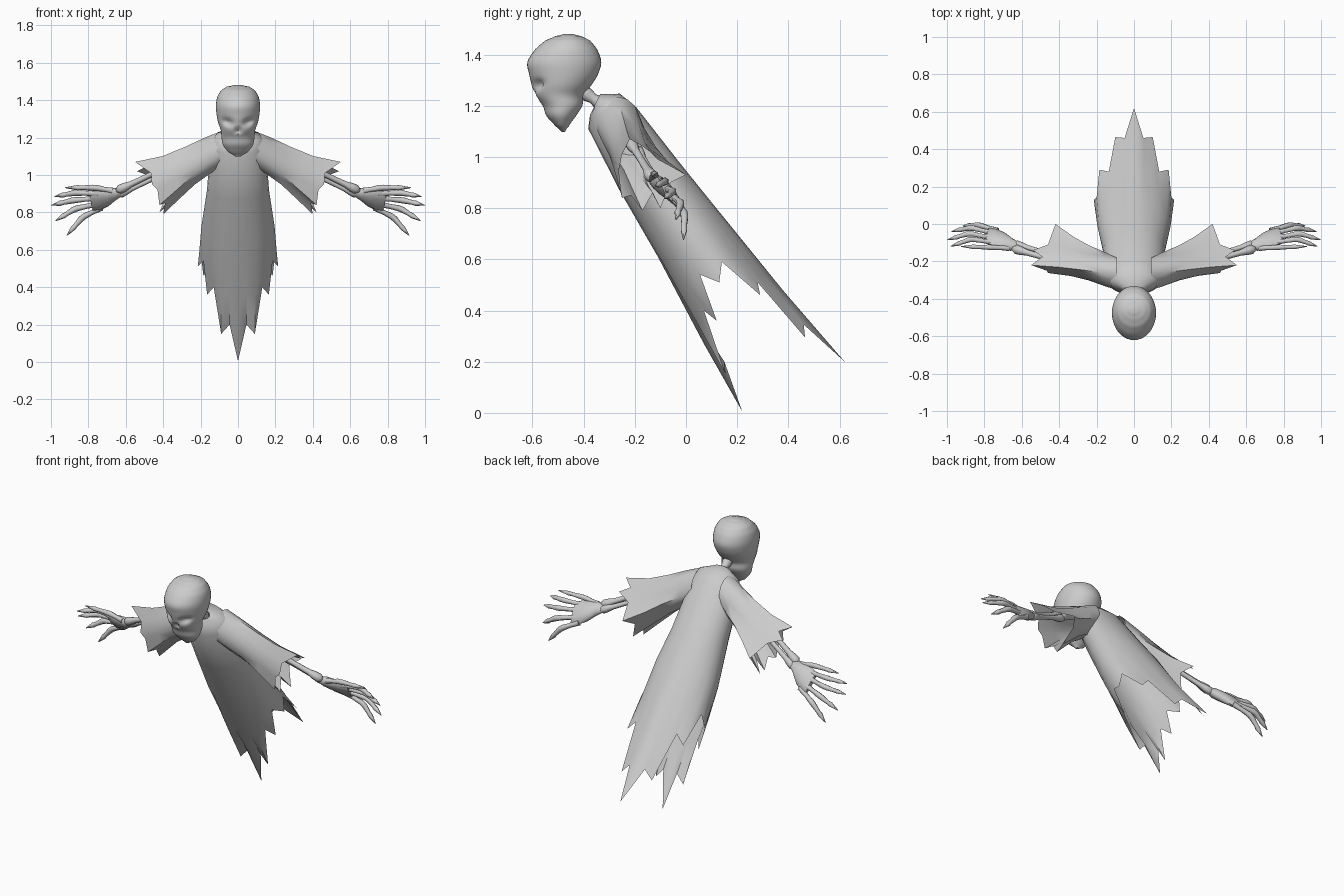
import bpy
import math
from mathutils import Vector

if "Cube" in bpy.data.objects:
    bpy.data.objects.remove(bpy.data.objects["Cube"])

grey = bpy.data.materials.new("pale_grey")
grey.use_nodes = True
grey.diffuse_color = (0.6, 0.6, 0.6, 1)
grey.node_tree.nodes["Principled BSDF"].inputs["Base Color"].default_value = (0.6, 0.6, 0.6, 1)


def loft(name, rings, closed=True, caps=False, mirror=False, angle=50):
    """Skin a list of equal-length rings of points."""
    n = len(rings[0])
    verts = [tuple(p) for ring in rings for p in ring]
    faces = []
    for r in range(len(rings) - 1):
        for i in range(n if closed else n - 1):
            j = (i + 1) % n
            faces.append((r * n + i, r * n + j, (r + 1) * n + j, (r + 1) * n + i))
    if caps:
        faces.append(tuple(reversed(range(n))))
        faces.append(tuple(range(len(verts) - n, len(verts))))
    mesh = bpy.data.meshes.new(name)
    mesh.from_pydata(verts, [], faces)
    mesh.materials.append(grey)
    mesh.shade_smooth()
    mesh.set_sharp_from_angle(angle=math.radians(angle))
    obj = bpy.data.objects.new(name, mesh)
    bpy.context.collection.objects.link(obj)
    if mirror:
        mod = obj.modifiers.new("mirror", "MIRROR")
        mod.merge_threshold = 0.0005
    return obj


def bone(name, points, radii, sides=8, mirror=True):
    """Round tube through the points with a radius at each."""
    pts = [Vector(p) for p in points]
    rings = []
    for i, p in enumerate(pts):
        d = (pts[min(i + 1, len(pts) - 1)] - pts[max(i - 1, 0)]).normalized()
        u = d.cross(Vector((0, 1, 0))).normalized()
        v = d.cross(u)
        rings.append([p + radii[i] * (u * math.cos(t) + v * math.sin(t))
                      for t in (2 * math.pi * k / sides for k in range(sides))])
    return loft(name, rings, caps=True, mirror=mirror, angle=70)


def long_bone(name, a, b, r):
    """Straight bone with a knob at each end."""
    a, b = Vector(a), Vector(b)
    stops = [0, 0.06, 0.14, 0.25, 0.5, 0.75, 0.86, 0.94, 1]
    scale = [0.6, 1.4, 1.3, 0.9, 0.8, 0.9, 1.3, 1.4, 0.6]
    return bone(name, [a.lerp(b, s) for s in stops], [r * s for s in scale])


def blend(r0, r1, t, sag=0.0, squeeze=1.0):
    """Ring between two rings, lowered by sag and narrowed by squeeze."""
    ring = [Vector(a).lerp(Vector(b), t) - Vector((0, 0, sag)) for a, b in zip(r0, r1)]
    mid = sum(ring, Vector()) / len(ring)
    return [mid.lerp(p, squeeze) for p in ring]


# Robe: half rings from collar to chest, then straight folds to a torn hem
def half_ring(yf, zf, yb, zb, w, n=12):
    ring = []
    for i in range(n + 1):
        a = math.pi * i / n
        k = (1 - math.cos(a)) / 2
        ring.append(Vector((w * math.sin(a) if 0 < i < n else 0, yf + (yb - yf) * k, zf + (zb - zf) * k)))
    return ring


hem = [(0, .22, .005), (.045, .15, .2), (.09, .155, .15), (.13, .07, .4), (.165, .12, .36),
       (.185, .055, .54), (.215, .13, .51), (.2, .14, .59), (.185, .29, .46),
       (.135, .28, .51), (.1, .465, .295), (.05, .46, .345), (0, .62, .2)]
collar = half_ring(-.36, 1.195, -.335, 1.246, .055)
shoulder = half_ring(-.375, 1.165, -.258, 1.247, .122)
chest = half_ring(-.382, 1.11, -.195, 1.195, .148)
waist = half_ring(-.26, .87, -.015, .965, .166)
skirt = half_ring(-.11, .61, .09, .835, .196)
loft("robe", [collar, shoulder, chest, waist, skirt, blend(skirt, hem, .55, .01), hem],
     closed=False, mirror=True)

# Sleeves: oval armhole flaring to a ragged cuff (top, back, bottom, front)
cuff = [(.55, -.22, 1.07), (.49, -.175, 1.045), (.54, -.14, 1.02), (.46, -.11, .99),
        (.42, 0, .93), (.38, -.06, .9), (.42, -.1, .8), (.375, -.13, .86),
        (.4, -.17, .79), (.39, -.215, .85), (.42, -.25, .84), (.43, -.26, .92),
        (.46, -.262, .95), (.465, -.25, 1.01)]
armhole = []
for i in range(len(cuff)):
    a = 2 * math.pi * i / len(cuff)
    armhole.append(Vector((.09, -.268 + .088 * math.sin(a), 1.14 + .095 * math.cos(a))))
loft("sleeve", [armhole, blend(armhole, cuff, .2, 0, .96), blend(armhole, cuff, .45, 0, .88),
                blend(armhole, cuff, .7, .006, .9), cuff], mirror=True)

# Skull: stacked oval sections (z, front, back, half width)
sections = [(1.098, -.487, -.472, .012), (1.12, -.51, -.458, .05), (1.16, -.545, -.43, .08),
            (1.2, -.56, -.405, .088), (1.24, -.59, -.4, .092), (1.28, -.603, -.37, .106),
            (1.32, -.612, -.345, .114), (1.37, -.62, -.331, .118), (1.42, -.59, -.347, .11),
            (1.455, -.55, -.375, .088), (1.472, -.51, -.41, .06), (1.48, -.48, -.44, .025)]


def spline(i, t):
    """Smooth section between section i and the next."""
    p0, p1, p2, p3 = (sections[min(max(i + k, 0), len(sections) - 1)] for k in (-1, 0, 1, 2))
    return [b + t * (c - a + t * (2 * a - 5 * b + 4 * c - d + t * (3 * b - a - 3 * c + d))) / 2
            if n else b + t * (c - b) for n, (a, b, c, d) in enumerate(zip(p0, p1, p2, p3))]


rings = []
for s in range(len(sections) - 1):
    for k in range(4):
        z, yf, yb, w = spline(s, k / 4)
        ring = []
        for i in range(40):
            a = 2 * math.pi * i / 40
            x, y = w * math.sin(a), (yf + yb) / 2 - (yb - yf) / 2 * math.cos(a)
            if math.cos(a) > 0:
                # slanted eye sockets, nose hole
                tilt = z - 1.283 - .3 * (abs(x) - .055)
                y += .028 * math.exp(-((abs(x) - .055) / .026) ** 2 - (tilt / .018) ** 2)
                y += .025 * math.exp(-(x / .014) ** 4 - ((z - 1.24) / .016) ** 4)
            ring.append((x, y, z))
        rings.append(ring)
rings.append([(.025 * math.sin(2 * math.pi * i / 40), -.46 - .02 * math.cos(2 * math.pi * i / 40), 1.48)
              for i in range(40)])
loft("skull", rings, caps=True, angle=60)

# Neck vertebrae
neck_a, neck_b = Vector((0, -.425, 1.27)), Vector((0, -.3, 1.185))
bone("neck", [neck_a.lerp(neck_b, i / 6) for i in range(7)],
     [.02 if i % 3 == 0 else .027 for i in range(7)], mirror=False)

# Arm bones
long_bone("upper_arm", (.1, -.265, 1.15), (.35, -.21, 1.05), .018)
long_bone("forearm_outer", (.34, -.22, 1.062), (.65, -.13, .914), .018)
long_bone("forearm_inner", (.34, -.192, 1.032), (.645, -.105, .892), .016)

# Wrist and palm: flattened sections slanting down and back, widening to the knuckles
palm = []
for x, y, z, h, d in [(.625, -.115, .905, .018, .018), (.655, -.11, .899, .03, .026),
                      (.7, -.088, .88, .046, .026), (.75, -.07, .865, .055, .022),
                      (.785, -.06, .855, .05, .014)]:
    ring = []
    for i in range(10):
        a = 2 * math.pi * i / 10
        up, out = h * math.cos(a), d * math.sin(a)
        ring.append((x + .2 * up, y - .75 * up + out, z + up + .5 * out))
    palm.append(ring)
loft("palm", palm, caps=True, mirror=True)

# Fingers: base, knuckle, tip
fingers = {
    "thumb": [(.67, -.13, .915), (.76, -.125, .932), (.925, -.12, .932)],
    "index_finger": [(.75, -.1, .9), (.87, -.08, .905), (.98, -.12, .885)],
    "middle_finger": [(.76, -.075, .875), (.88, -.05, .865), (.998, -.085, .838)],
    "ring_finger": [(.75, -.05, .845), (.87, -.02, .82), (.975, -.04, .755)],
    "little_finger": [(.73, -.035, .825), (.83, -.005, .775), (.915, -.01, .677)],
}
for name, (base, knuckle, tip) in fingers.items():
    b, k, t = Vector(base), Vector(knuckle), Vector(tip)
    bone(name, [b, b.lerp(k, .5), b.lerp(k, .9), k.lerp(t, .1), k.lerp(t, .45), k.lerp(t, .6), t],
         [.017, .013, .016, .016, .012, .014, .002], sides=6)
